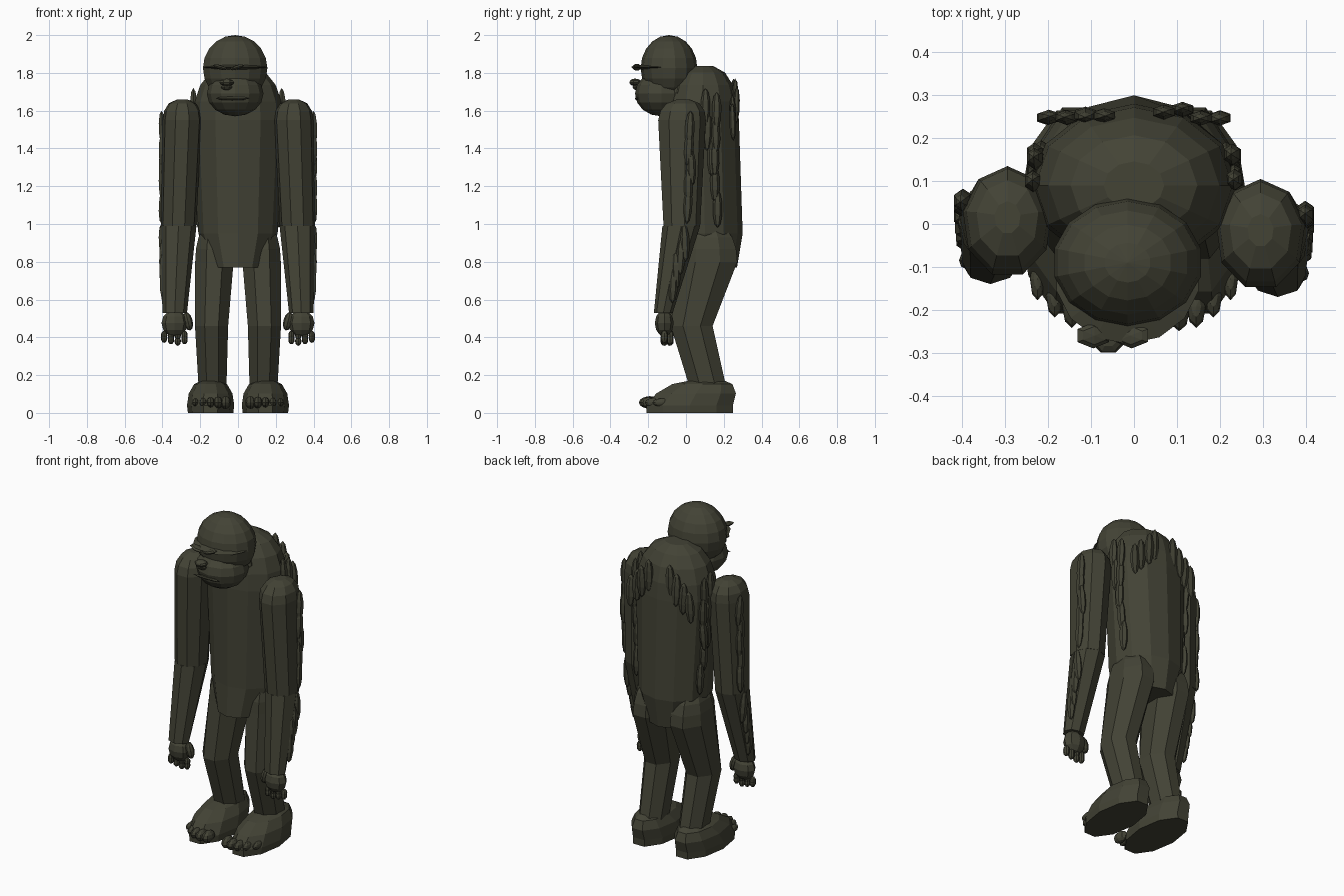
import bpy
import bmesh
import math
import random
from mathutils import Matrix, Vector

random.seed(4)
if "Cube" in bpy.data.objects:
    bpy.data.objects.remove(bpy.data.objects["Cube"])

fur = bpy.data.materials.new("dark olive fur")
fur.use_nodes = True
fur.diffuse_color = (.056, .056, .036, 1)
principled = fur.node_tree.nodes["Principled BSDF"]
principled.inputs["Base Color"].default_value = fur.diffuse_color


def finish(bm, name):
    bmesh.ops.recalc_face_normals(bm, faces=bm.faces)
    mesh = bpy.data.meshes.new(name)
    bm.to_mesh(mesh)
    bm.free()
    mesh.materials.append(fur)
    part = bpy.data.objects.new(name, mesh)
    bpy.context.collection.objects.link(part)


def ring(centre, half_width, half_depth):
    return Vector(centre), half_width, half_depth


def dome(base, height, lean=0, steps=3):
    """Rings that close a section with a rounded top, leaning along y."""
    centre, half_width, half_depth = base
    rings = [base]
    for step in range(1, steps + 1):
        t = step / steps
        angle = math.radians(80) * t
        shrink = math.cos(angle) ** .7
        offset = Vector((0, lean * t, height * math.sin(angle)))
        rings.append(ring(centre + offset, half_width * shrink, half_depth * shrink))
    return rings


def loft(name, rings, sides, side=1, shift=0, turn=0):
    """Skin through elliptical rings; side mirrors the part across x."""
    bm = bmesh.new()
    loops = []
    for centre, half_width, half_depth in rings:
        loop = []
        for i in range(sides):
            angle = math.tau * i / sides + turn
            x = centre.x + half_width * math.sin(angle)
            y = centre.y + half_depth * math.cos(angle) + shift
            loop.append(bm.verts.new((side * x, y, centre.z)))
        loops.append(loop)
    for lower, upper in zip(loops, loops[1:]):
        for i in range(sides):
            j = (i + 1) % sides
            bm.faces.new((lower[i], lower[j], upper[j], upper[i]))
    bm.faces.new(loops[0])
    bm.faces.new(loops[-1])
    finish(bm, name)


def add_blob(bm, centre, radii, segments=8, rings=6, pitch=0, roll=0):
    matrix = (Matrix.Translation(centre) @ Matrix.Rotation(roll, 4, "Y")
              @ Matrix.Rotation(pitch, 4, "X") @ Matrix.Diagonal((*radii, 1)))
    bmesh.ops.create_uvsphere(bm, u_segments=segments, v_segments=rings,
                              radius=1, matrix=matrix)


def blob(name, centre, radii, segments=8, rings=6, roll=0):
    bm = bmesh.new()
    add_blob(bm, centre, radii, segments, rings, roll=roll)
    finish(bm, name)


def hair(name, start, end, count, radii):
    """Overlapping locks hanging along a line, slightly irregular."""
    bm = bmesh.new()
    start, end = Vector(start), Vector(end)
    for i in range(count):
        centre = start.lerp(end, i / (count - 1))
        centre.y += random.uniform(-.01, .01)
        pitch, roll = (random.uniform(-.06, .06) for axis in "xy")
        add_blob(bm, centre, radii, segments=6, rings=5, pitch=pitch, roll=roll)
    finish(bm, name)


# Trunk with rounded shoulders
hem = ring((0, .08, .77), half_width=.15, half_depth=.19)
waist = ring((0, .1, .95), half_width=.21, half_depth=.2)
chest = ring((0, .09, 1.55), half_width=.24, half_depth=.19)
loft("torso", [hem, waist] + dome(chest, height=.29, steps=4), sides=12)
blob("neck", (0, -.01, 1.7), (.13, .12, .13), segments=10)

# Head: skull, muzzle and brow ledge
blob("skull", (-.015, -.09, 1.825), (.175, .15, .175), segments=14, rings=10)
blob("muzzle", (-.015, -.13, 1.69), (.15, .14, .12), segments=12, rings=8)
blob("brow_ledge", (-.015, -.12, 1.83), (.17, .16, .02), segments=14, rings=4)

# Face details
for side, label in ((1, "left"), (-1, "right")):
    blob(label + "_brow", (side * .045 - .05, -.26, 1.83), (.045, .03, .012),
         segments=6, rings=4, roll=-.3 * side)
blob("nose", (-.06, -.27, 1.75), (.04, .033, .02), segments=7)
blob("nose_base", (-.06, -.26, 1.725), (.03, .025, .016), segments=7)
blob("lips", (-.03, -.26, 1.665), (.09, .01, .01), rings=4)

for side, label in ((1, "left"), (-1, "right")):
    # The left arm hangs a little further forward than the right
    swing = -.015 * side

    # Arm, bent a little at the elbow
    wrist = ring((.335, -.105, .53), half_width=.065, half_depth=.05)
    elbow = ring((.315, -.01, .99), half_width=.095, half_depth=.1)
    shoulder = ring((.295, -.01, 1.55), half_width=.105, half_depth=.13)
    loft(label + "_forearm", [wrist, elbow], 8, side, swing)
    loft(label + "_upper_arm", [elbow] + dome(shoulder, height=.11, lean=.01),
         9, side, swing)

    # Hand with two joints per finger, and a thumb
    bm = bmesh.new()
    hand_y = swing - .1
    add_blob(bm, (side * .335, hand_y, .475), (.07, .05, .07))
    add_blob(bm, (side * .265, hand_y, .485), (.025, .025, .05), roll=side / 4)
    for finger in range(4):
        x = side * (.283 + .036 * finger)
        drop = .008 * abs(finger - 1)
        for z in (.41, .38 + drop):
            add_blob(bm, (x, hand_y, z), (.017, .02, .025))
    finish(bm, label + "_hand")

    # Leg, with the knee forward
    knee = ring((.14, .03, .46), half_width=.095, half_depth=.12)
    hip = ring((.125, .115, .8), half_width=.11, half_depth=.17)
    ankle = ring((.135, .115, .14), half_width=.08, half_depth=.105)
    eighth = math.pi / 8
    loft(label + "_thigh", [knee] + dome(hip, height=.2, steps=4), 8, side, turn=eighth)
    loft(label + "_shin", [ankle] + dome(knee, height=.05, steps=2), 8, side, turn=eighth)

    # Foot with sloping instep, and round toes
    sole = ring((.145, .02, 0), half_width=.12, half_depth=.24)
    welt = ring((.145, .02, .04), half_width=.125, half_depth=.24)
    loft(label + "_foot", [sole] + dome(welt, height=.14, lean=.1), 10, side,
         turn=math.pi / 10)
    bm = bmesh.new()
    for toe in range(5):
        size = .034 - .003 * toe
        y = .008 * (toe - 1) ** 2 - .2
        add_blob(bm, (side * (.065 + .04 * toe), y, .055), (size * .8, .05, size))
    finish(bm, label + "_toes")

    # Hanging locks on the arms, flanks and shoulder blades
    lock = (.022, .026, .1)
    hair(label + "_upper_arm_hair", (side * .4, swing + .04, 1.5),
         (side * .4, swing + .03, 1.1), 5, lock)
    hair(label + "_forearm_hair", (side * .4, swing, .9),
         (side * .395, swing - .06, .68), 4, lock)
    hair(label + "_flank_hair", (side * .235, .1, 1.62),
         (side * .215, .16, 1.08), 5, lock)
    hair(label + "_side_back_hair", (side * .23, .16, 1.6),
         (side * .23, .16, 1.35), 3, lock)
    hair(label + "_shoulder_hair", (side * .07, .26, 1.67),
         (side * .2, .25, 1.54), 4, (.03, .018, .1))
